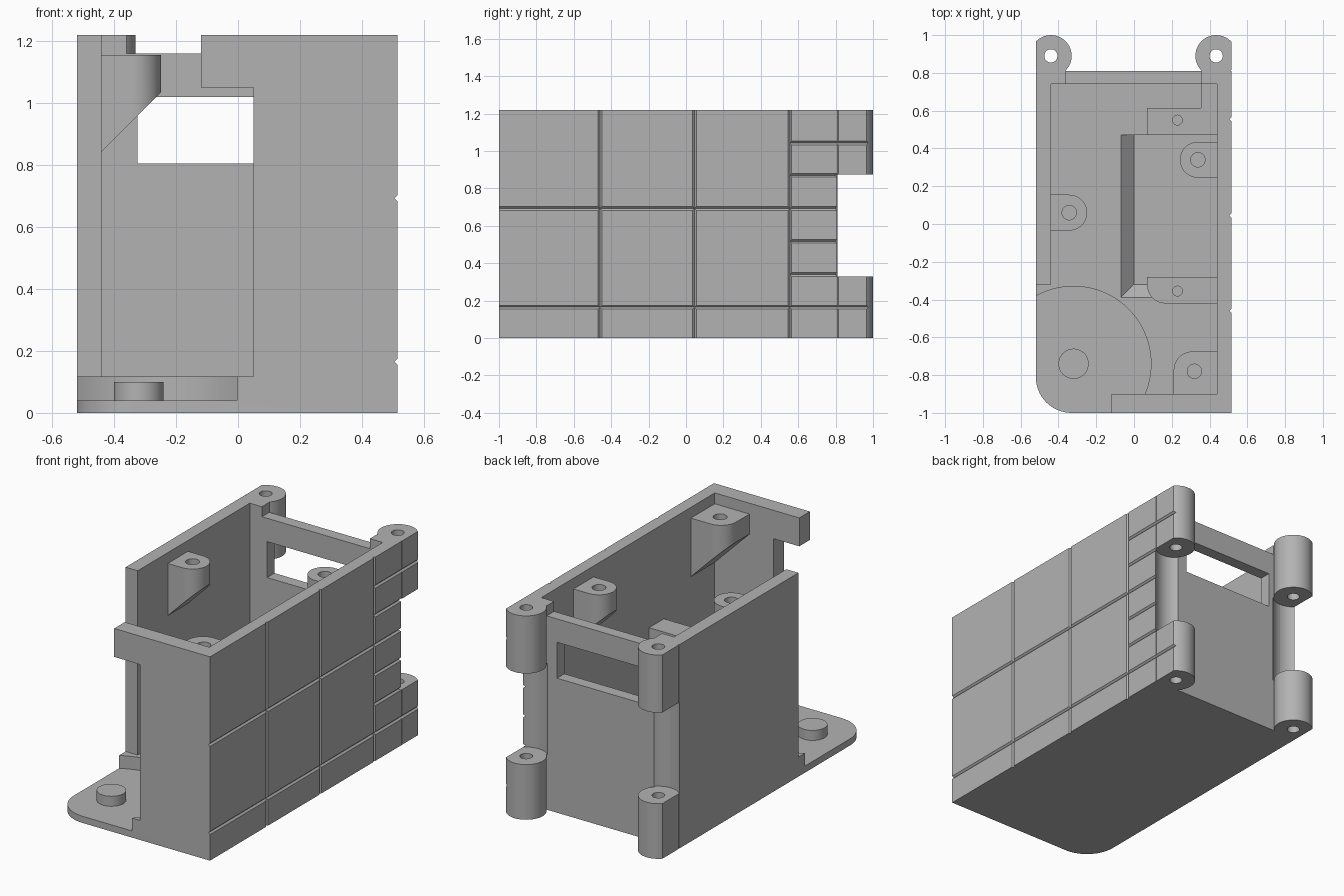
import bpy, bmesh
from math import cos, sin, pi, radians
from mathutils import Vector

cube = bpy.data.objects.get("Cube")
if cube:
    bpy.data.objects.remove(cube, do_unlink=True)

grey = bpy.data.materials.new("plain grey")
grey.use_nodes = True
grey.diffuse_color = (0.45, 0.45, 0.45, 1)
grey.node_tree.nodes["Principled BSDF"].inputs["Base Color"].default_value = (0.45, 0.45, 0.45, 1)

parts = []
TOP = 1.22
FLOOR = 0.117


def prism(name, outline, lo, hi, axis="z"):
    """Extrude a 2D outline along an axis (y takes xz points, z takes xy points)."""
    bm = bmesh.new()
    place = {"z": lambda a, b: (a, b, lo), "y": lambda a, b: (a, lo, b)}[axis]
    step = Vector((0, 0, hi - lo)) if axis == "z" else Vector((0, hi - lo, 0))
    face = bm.faces.new([bm.verts.new(place(a, b)) for a, b in outline])
    grown = bmesh.ops.extrude_face_region(bm, geom=[face])["geom"]
    bmesh.ops.translate(bm, vec=step, verts=[v for v in grown if isinstance(v, bmesh.types.BMVert)])
    bmesh.ops.recalc_face_normals(bm, faces=bm.faces)
    mesh = bpy.data.meshes.new(name)
    bm.to_mesh(mesh)
    bm.free()
    mesh.materials.append(grey)
    obj = bpy.data.objects.new(name, mesh)
    bpy.context.collection.objects.link(obj)
    return obj


def rect(x0, x1, y0, y1):
    return [(x0, y0), (x1, y0), (x1, y1), (x0, y1)]


def arc(x, y, r, start, end, n=14):
    turns = [radians(start + (end - start) * i / n) for i in range(n + 1)]
    return [(x + r * cos(t), y + r * sin(t)) for t in turns]


def disc(x, y, r, n=48):
    return arc(x, y, r, 0, 360, n)[:-1]


def part(*args):
    obj = prism(*args)
    parts.append(obj)
    return obj


def cut(obj, cutter, keep=False):
    """Carve a cutter out of a part and bake the result."""
    mod = obj.modifiers.new("cut", "BOOLEAN")
    mod.operation, mod.solver, mod.object = "DIFFERENCE", "EXACT", cutter
    bpy.context.view_layer.update()
    graph = bpy.context.evaluated_depsgraph_get()
    baked = bpy.data.meshes.new_from_object(obj.evaluated_get(graph))
    obj.modifiers.clear()
    obj.data = baked
    if not keep:
        bpy.data.objects.remove(cutter, do_unlink=True)


# Floor with a rounded front corner, a round step and a sloped pit
floor = part("floor", [(0.44, -1), (0.44, 0.81), (-0.52, 0.81)] + arc(-0.33, -0.81, 0.19, 180, 270), 0, FLOOR)
cut(floor, prism("step_cutter", disc(-0.32, -0.74, 0.41, 96), 0.04, 0.3))
pit = prism("pit_cutter", rect(-0.08, 0.5, -0.40, 0.47), 0.047, 0.127)
for v in pit.data.vertices:
    if v.co.z < 0.1:
        v.co.x += 0.08 if v.co.x < 0 else 0
        v.co.y += 0.08 if v.co.y < 0 else 0
cut(floor, pit)
part("pivot_peg", disc(-0.32, -0.74, 0.08), 0.03, 0.1)

# Walls
left_wall = part("left_wall", rect(-0.52, -0.44, -0.32, 0.81), FLOOR, TOP)
right_wall = part("right_wall", rect(0.44, 0.515, -1, 0.81), 0, TOP)
part("front_wall", [(0.05, 0.04), (0.44, 0.04), (0.44, TOP), (-0.12, TOP), (-0.12, 1.05), (0.05, 1.05)],
     -1, -0.9, "y")
back_wall = part("back_wall", [(-0.44, FLOOR), (0.44, FLOOR), (0.44, TOP), (0.355, TOP), (0.355, 1.16),
                               (-0.36, 1.16), (-0.36, TOP), (-0.44, TOP)], 0.74, 0.81, "y")
cut(back_wall, prism("window_cutter", rect(-0.325, 0.287, 0.805, 1.02), 0.6, 0.9, "y"))

# Hinge lugs at the back corners, with a hollow between each pair
right_lugs = []
for side, x, wall, edge in (("left", -0.44, left_wall, -0.52), ("right", 0.435, right_wall, 0.515)):
    for obj in (wall, back_wall):
        cut(obj, prism("hollow_cutter", disc(x, 0.89, 0.116), 0.33, 0.875))
    for level, lo, hi in (("lower", 0, 0.33), ("upper", 0.875, TOP)):
        lug = part(f"{side}_{level}_lug", disc(x, 0.89, 0.11), lo, hi)
        outer = edge + (0.2 if edge > 0 else -0.2)
        cut(lug, prism("side_cutter", rect(min(edge, outer), max(edge, outer), 0.5, 1.2), -0.1, 1.4))
        for obj in (lug, back_wall, wall):
            cut(obj, prism("pin_hole_cutter", disc(x, 0.89, 0.035), -0.1, 1.4))
        if side == "right":
            right_lugs.append(lug)

# Panel grooves on the right side
G = 0.01


def diamond(a, b):
    return [(a - G, b), (a, b - G), (a + G, b), (a, b + G)]


for y in (-0.46, 0.045, 0.555):
    cut(right_wall, prism("groove_cutter", diamond(0.515, y), -0.1, 1.4))
for z, start in ((0.165, -1.1), (0.693, -1.1), (0.34, 0.555), (0.517, 0.555), (0.87, 0.555), (1.043, 0.555)):
    groove = prism("groove_cutter", diamond(0.515, z), start, 1.1, "y")
    for lug in right_lugs:
        if z in (0.165, 1.043):
            cut(lug, groove, True)
    cut(right_wall, groove)


# Screw bosses near the rim, each with a sloped underside
def boss(name, outline, x, y, wall_x, tip_x):
    obj = part(name, outline, 0.7, 1.155)
    s = 1 if tip_x > wall_x else -1
    reach = abs(tip_x - wall_x)
    low = 1.035 - reach
    e = 0.1
    slope = [(wall_x - s * e, low - e), (tip_x + s * e, 1.035 + e), (tip_x + s * e, 0.5), (wall_x - s * e, 0.5)]
    cut(obj, prism("slope_cutter", slope, y - 0.3, y + 0.3, "y"))
    cut(obj, prism("hole_cutter", disc(x, y, 0.038), 1.0, 1.3))


R = 0.095
boss("left_boss", [(-0.44, 0.06 - R)] + arc(-0.343, 0.06, R, -90, 90, 24) + [(-0.44, 0.06 + R)],
     -0.343, 0.06, -0.44, -0.248)
boss("right_boss", [(0.44, 0.34 + R)] + arc(0.338, 0.34, R, 90, 270, 24) + [(0.44, 0.34 - R)],
     0.338, 0.34, 0.44, 0.243)
boss("front_boss", [(0.44, -0.9), (0.44, -0.675)] + arc(0.31, -0.775, 0.1, 90, 180) + [(0.21, -0.9)],
     0.32, -0.78, 0.44, 0.21)

# Inner mounting posts beside the pit
posts = (("front_post", [(0.44, -0.28), (0.07, -0.28)] + arc(0.165, -0.325, 0.095, 180, 270) + [(0.44, -0.42)], -0.355),
         ("back_post", rect(0.07, 0.44, 0.47, 0.615), 0.55))
for name, outline, y in posts:
    post = part(name, outline, 0.045, 0.65)
    cut(post, prism("hole_cutter", disc(0.23, y, 0.026), 0.5, 0.8))
part("corner_block", rect(0.355, 0.44, 0.615, 0.74), FLOOR, 0.65)

# Smooth the round surfaces and keep edges sharp
bpy.ops.object.select_all(action="DESELECT")
for obj in parts:
    obj.select_set(True)
bpy.context.view_layer.objects.active = parts[0]
bpy.ops.object.shade_smooth_by_angle(angle=radians(30))
